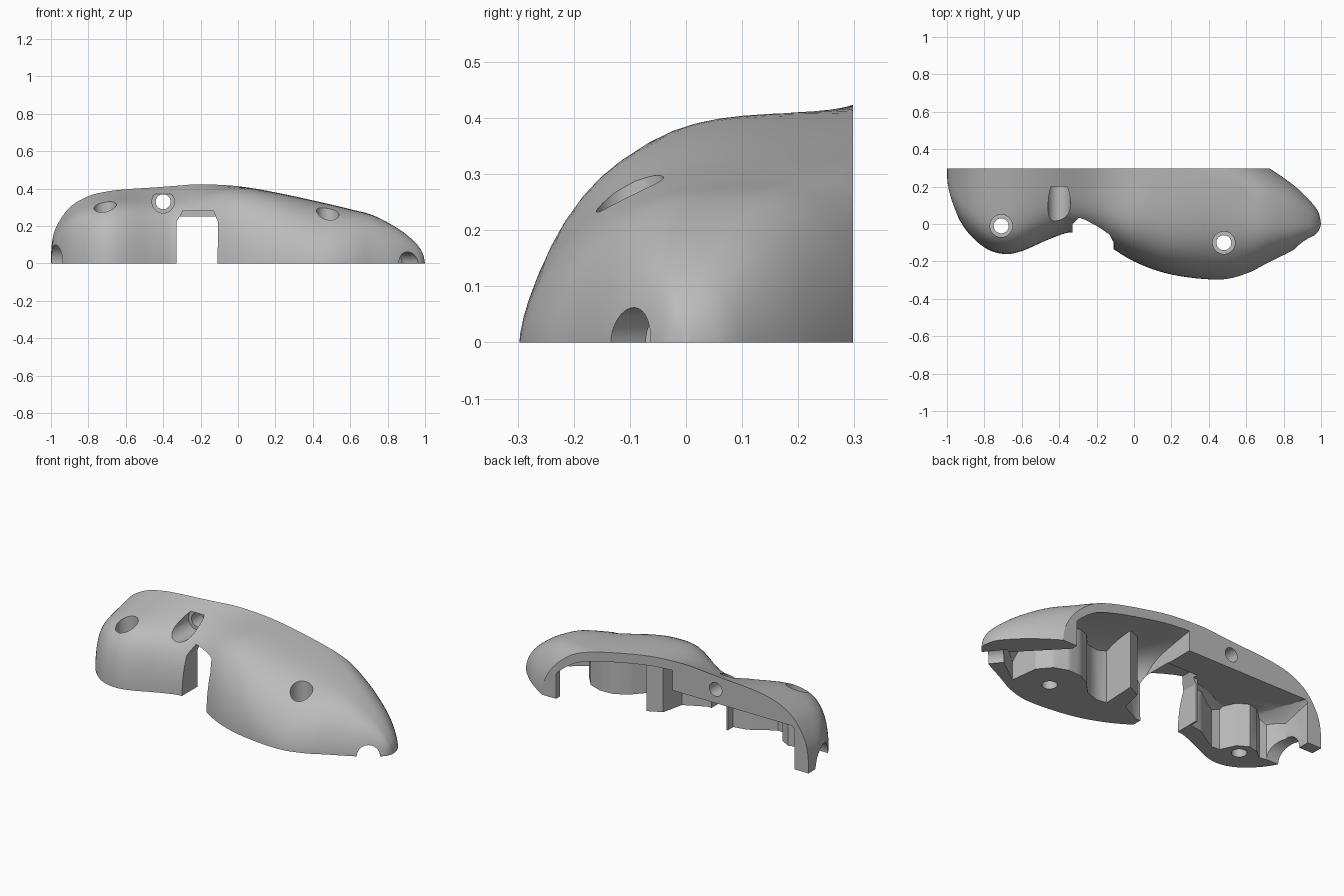
import bpy, bmesh, math
from mathutils import Vector

if "Cube" in bpy.data.objects:
    bpy.data.objects.remove(bpy.data.objects["Cube"])

grey = bpy.data.materials.new("light_grey")
grey.use_nodes = True
colour = (0.5, 0.5, 0.5, 1)
grey.diffuse_color = colour
grey.node_tree.nodes["Principled BSDF"].inputs["Base Color"].default_value = colour


def make_object(name, bm):
    bmesh.ops.remove_doubles(bm, verts=bm.verts, dist=1e-4)
    bmesh.ops.recalc_face_normals(bm, faces=bm.faces)
    mesh = bpy.data.meshes.new(name)
    bm.to_mesh(mesh)
    bm.free()
    mesh.materials.append(grey)
    obj = bpy.data.objects.new(name, mesh)
    bpy.context.collection.objects.link(obj)
    return obj


def boolean(target, cutter, operation="DIFFERENCE"):
    cutter.hide_render = True
    mod = target.modifiers.new("cut", "BOOLEAN")
    mod.object, mod.operation, mod.solver = cutter, operation, "EXACT"
    bpy.context.view_layer.objects.active = target
    bpy.ops.object.modifier_apply(modifier=mod.name)
    bpy.data.objects.remove(cutter)


def prism(name, outline, low, high, axis="z"):
    """Extrude a flat outline along z, or an x-z outline along y."""
    bm = bmesh.new()
    place = (lambda a, b, h: (a, b, h)) if axis == "z" else (lambda a, b, h: (a, h, b))
    rings = [[bm.verts.new(place(a, b, h)) for a, b in outline] for h in (low, high)]
    bm.faces.new(rings[0])
    bm.faces.new(rings[1])
    for i in range(len(outline)):
        j = (i + 1) % len(outline)
        bm.faces.new((rings[0][i], rings[0][j], rings[1][j], rings[1][i]))
    return make_object(name, bm)


def drill(name, start, end, radius):
    start, end = Vector(start), Vector(end)
    axis = end - start
    bm = bmesh.new()
    bmesh.ops.create_cone(bm, cap_ends=True, segments=40, radius1=radius,
                          radius2=radius, depth=axis.length)
    turn = axis.to_track_quat("Z", "Y").to_matrix().to_4x4()
    bmesh.ops.transform(bm, matrix=turn, verts=bm.verts)
    bmesh.ops.translate(bm, vec=(start + end) / 2, verts=bm.verts)
    return make_object(name, bm)


# Stations along the body: x, front edge, ridge, back edge, height
stations = [Vector(s) for s in (
    (-1, .3, .3, .3, 0), (-.995, .2, .3, .4, .11), (-.97, .1, .3, .5, .2),
    (-.9, -.03, .3, .63, .3), (-.8, -.125, .3, .7, .36), (-.7, -.16, .3, .7, .385),
    (-.6, -.145, .3, .7, .397), (-.45, -.08, .3, .7, .407), (-.33, -.045, .3, .68, .416),
    (-.2, -.08, .3, .65, .424), (0, -.2, .3, .62, .413), (.2, -.27, .3, .56, .38),
    (.45, -.297, .24, .45, .326), (.6, -.265, .16, .37, .29), (.72, -.205, .09, .3, .258),
    (.85, -.14, .04, .21, .19), (.94, -.08, .01, .125, .12), (.985, -.04, 0, .065, .06),
    (1, 0, 0, 0, 0))]


def smooth_stations(steps=6):
    n = len(stations)
    for i in range(n - 1):
        a, b, c, d = (stations[max(0, min(n - 1, i + k))] for k in (-1, 0, 1, 2))
        for s in range(steps):
            t = s / steps
            yield (b * 2 + (c - a) * t + (a * 2 - b * 5 + c * 4 - d) * t**2
                   + (b * 3 - a - c * 3 + d) * t**3) / 2
    yield stations[-1]


def ease(v):
    v = max(0, min(1, v))
    return v * v * (3 - 2 * v)


def section(x, front, ridge, back, height, steps=18):
    """Arch across the body: a square-shouldered slope at the narrow side, rounder at the wide side."""
    narrow, wide = ease((.1 - x) / .4), ease((x - .15) / .35)
    waist = ease(1 - abs(x + .35) / .35)
    slope = .26 * narrow + .09 * waist
    power = 4.2 + 4 * narrow - 2 * waist - wide
    bend = .53 + .12 * wide

    def rise(u, p, e):
        return height * ((1 - slope) * (1 - (1 - u) ** p) ** e + slope * u)

    spread = [(i / steps) ** 2 for i in range(steps + 1)]
    pts = [(front + (ridge - front) * u, rise(u, power, bend)) for u in spread]
    pts += [(back + (ridge - back) * u, rise(u, 2.5, .53)) for u in spread[-2::-1]]
    return [(max(-1, min(1, x)), y, z) for y, z in pts]


def dome(name, drop=0):
    bm = bmesh.new()
    rings = []
    for s in smooth_stations():
        rings.append([bm.verts.new((x, y, max(z, 0) - drop)) for x, y, z in section(*s)])
    for r, q in zip(rings, rings[1:]):
        for i in range(len(r)):
            j = (i + 1) % len(r)
            bm.faces.new((r[i], r[j], q[j], q[i]))
    return make_object(name, bm)


shell = dome("cover_shell")

# Deep chamber on the wide side, following the roof, with one rib left standing
wide_chamber = prism("wide_chamber", [
    (-.12, .5), (-.12, -.08), (-.08, -.08), (.04, -.02), (.07, .11), (.15, .15),
    (.14, -.05), (.2, -.06), (.28, -.035), (.35, .04), (.42, .075), (.5, .08), (.58, .05),
    (.64, -.02), (.66, -.18), (.8, -.08), (.88, 0), (.63, .26), (.63, .5)], -.04, .6)

# Flat-roofed chamber on the narrow side
narrow_chamber = prism("narrow_chamber", [
    (-.11, .5), (-.11, .1), (-.34, .1), (-.34, .05), (-.42, .035), (-.5, -.015), (-.56, -.05),
    (-.61, -.045), (-.65, .04), (-.71, .075), (-.77, .06), (-.82, .02), (-.86, .03),
    (-.91, .12), (-.91, .5)], -.04, .25)

for chamber in (wide_chamber, narrow_chamber):
    boolean(chamber, dome("inner_roof", .055), "INTERSECT")
    boolean(shell, chamber)

# Doorway through the front wall
boolean(shell, prism("doorway", [
    (-.33, -.1), (-.11, -.1), (-.107, .22), (-.13, .28), (-.295, .28), (-.33, .22)],
    -.5, .13, "y"))

# Straight mating face at the back
boolean(shell, prism("back_trim", [(-2, .298), (2, .298), (2, 2), (-2, 2)], -1, 1))

# Counterbored screw holes
for x, y, seat in ((-.71, -.01, .15), (.48, -.1, .13)):
    boolean(shell, drill("screw_hole", (x, y, -.1), (x, y, .6), .04))
    boolean(shell, drill("screw_head_recess", (x, y, seat), (x, y, .6), .06))
boolean(shell, drill("rear_screw_hole", (-.4, -.4, .33), (-.4, .5, .33), .04))
boolean(shell, drill("rear_screw_recess", (-.4, -.4, .33), (-.4, .2, .33), .06))

# Cable openings at both ends
boolean(shell, drill("wide_end_opening", (.97, -.17, 0), (.83, .0, 0), .062))
boolean(shell, drill("narrow_end_opening", (-1.2, .13, 0), (-.85, .13, 0), .1))

bpy.ops.object.select_all(action="DESELECT")
shell.select_set(True)
bpy.context.view_layer.objects.active = shell
bpy.ops.object.shade_smooth_by_angle(angle=math.radians(30))
